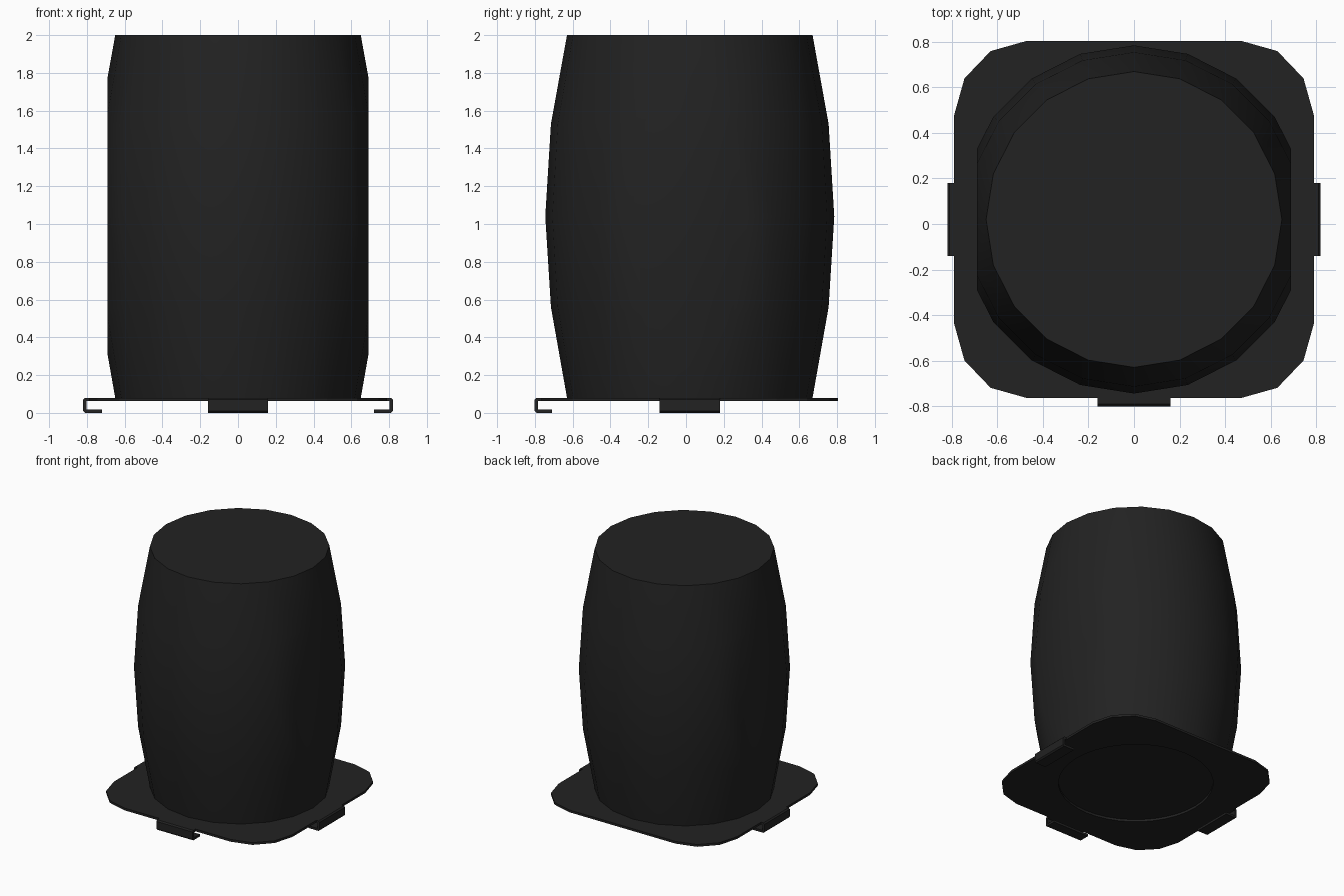
import bpy, bmesh
from math import sin, cos, pi, radians

old = bpy.data.objects.get("Cube")
if old:
    bpy.data.objects.remove(old)

CY = 0.02          # centre line of the drum and plate
PLATE_Z = 0.062
DRUM_Z = 0.08

black = bpy.data.materials.new("matte black")
black.use_nodes = True
colour = (0.016, 0.016, 0.016, 1)
black.diffuse_color = colour
bsdf = next(n for n in black.node_tree.nodes if n.type == "BSDF_PRINCIPLED")
bsdf.inputs["Base Color"].default_value = colour
bsdf.inputs["Roughness"].default_value = 0.8


def finish(bm, name, smooth=False):
    bmesh.ops.recalc_face_normals(bm, faces=bm.faces)
    mesh = bpy.data.meshes.new(name)
    bm.to_mesh(mesh)
    bm.free()
    mesh.materials.append(black)
    obj = bpy.data.objects.new(name, mesh)
    bpy.context.collection.objects.link(obj)
    if smooth:
        bpy.ops.object.select_all(action="DESELECT")
        obj.select_set(True)
        bpy.context.view_layer.objects.active = obj
        bpy.ops.object.shade_smooth_by_angle(angle=radians(30))
    return obj


def circle(bm, radius, z, count=20):
    return [bm.verts.new((radius * sin(2 * pi * i / count),
                          CY + radius * cos(2 * pi * i / count), z))
            for i in range(count)]


def loop_edges(bm, verts):
    return [bm.edges.new((verts[i - 1], verts[i])) for i in range(len(verts))]


# Barrel-shaped drum, sliced flat on its left and right
bm = bmesh.new()
profile = [(0.65, DRUM_Z), (0.735, 0.56), (0.765, 1.04), (0.735, 1.53), (0.65, 2)]
rings = [circle(bm, r, z) for r, z in profile]
for low, high in zip(rings, rings[1:]):
    for i in range(len(low)):
        bm.faces.new((low[i - 1], low[i], high[i], high[i - 1]))
bm.faces.new(rings[0])
bm.faces.new(rings[-1])
for side in (-1, 1):
    cut = bmesh.ops.bisect_plane(bm, geom=bm.verts[:] + bm.edges[:] + bm.faces[:],
                                 plane_co=(side * 0.69, 0, 0),
                                 plane_no=(side, 0, 0), clear_outer=True)
    rim = [e for e in cut["geom_cut"] if isinstance(e, bmesh.types.BMEdge)]
    bmesh.ops.edgeloop_fill(bm, edges=rim)
finish(bm, "drum", smooth=True)

# Rounded square base plate with a round opening under the drum
bm = bmesh.new()
corner = [(0.47, 0.785), (0.63, 0.74), (0.745, 0.62), (0.79, 0.46)]
outline = []
for sx, sy in ((1, 1), (1, -1), (-1, -1), (-1, 1)):
    points = corner if sx * sy > 0 else corner[::-1]
    outline += [bm.verts.new((sx * x, CY + sy * y, PLATE_Z)) for x, y in points]
edges = loop_edges(bm, outline) + loop_edges(bm, circle(bm, 0.56, PLATE_Z, 40))
bmesh.ops.triangle_fill(bm, use_beauty=True, edges=edges)
top = bmesh.ops.extrude_face_region(bm, geom=bm.faces[:])
bmesh.ops.translate(bm, vec=(0, 0, DRUM_Z - PLATE_Z),
                    verts=[v for v in top["geom"] if isinstance(v, bmesh.types.BMVert)])
finish(bm, "base_plate")


# Hooked clips folded down and under from the plate edges
def clip(name, edge, reach, lip, middle, place):
    t = 0.018
    out = edge + reach
    hook = [(edge, DRUM_Z), (out - 0.01, DRUM_Z), (out, DRUM_Z - 0.01),
            (out, 0.01), (out - 0.01, 0), (lip, 0), (lip, t),
            (out - t, t), (out - t, PLATE_Z), (edge, PLATE_Z)]
    bm = bmesh.new()
    ends = [[bm.verts.new(place(d, middle + w, z)) for d, z in hook]
            for w in (-0.16, 0.16)]
    for i in range(len(hook)):
        bm.faces.new((ends[0][i - 1], ends[0][i], ends[1][i], ends[1][i - 1]))
    for end in ends:
        bm.faces.new(end)
    finish(bm, name)


clip("left_clip", 0.79, 0.03, 0.72, CY, lambda d, w, z: (d, w, z))
clip("right_clip", 0.79, 0.03, 0.72, CY, lambda d, w, z: (-d, w, z))
clip("front_clip", 0.765, 0.037, 0.71, 0, lambda d, w, z: (w, -d, z))
